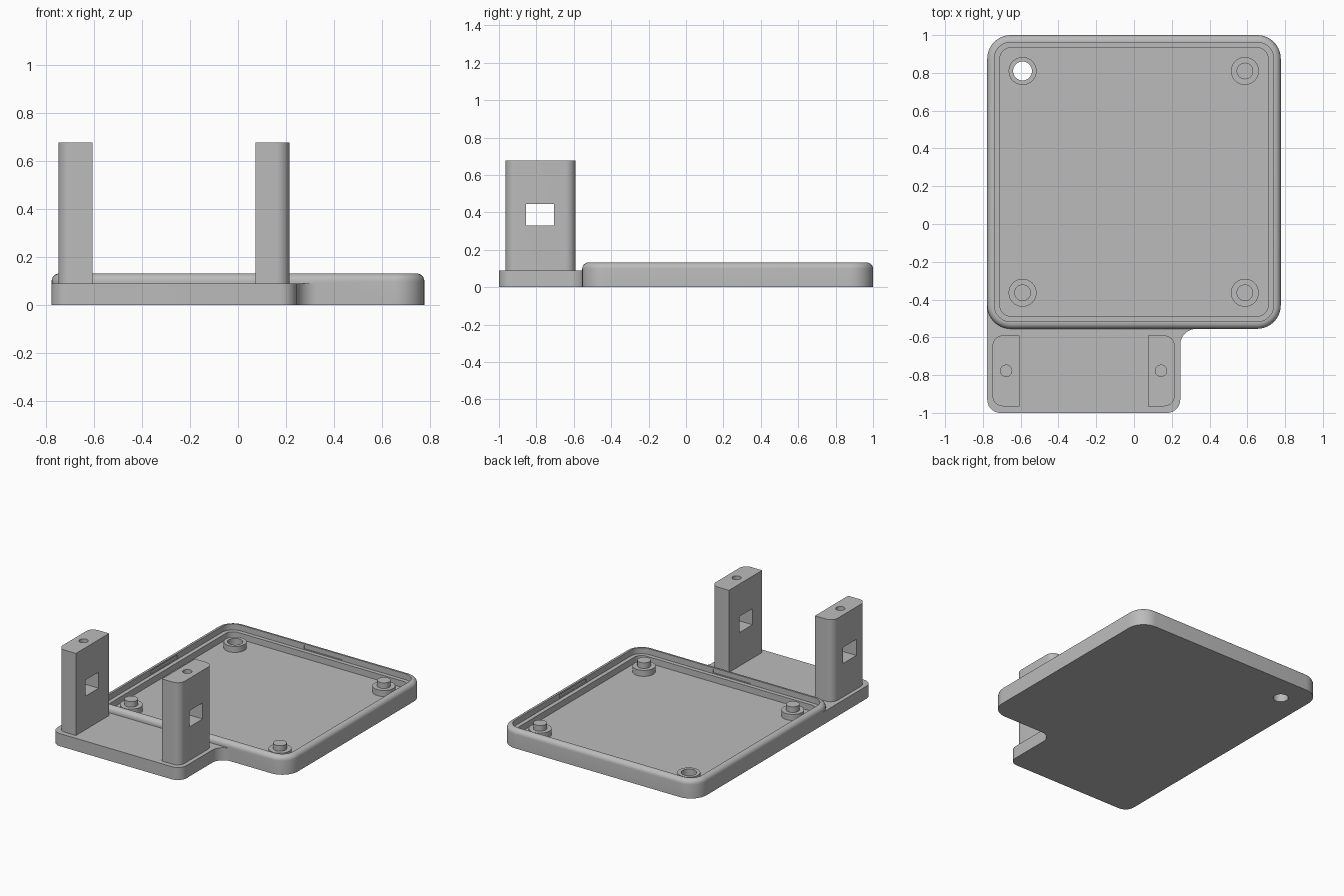
import bpy, bmesh
from math import cos, sin, radians, pi

old = bpy.data.objects.get("Cube")
if old:
    bpy.data.objects.remove(old, do_unlink=True)

grey = bpy.data.materials.new("plain grey plastic")
grey.use_nodes = True
COLOUR = (0.5, 0.5, 0.5, 1)
grey.diffuse_color = COLOUR
grey.node_tree.nodes["Principled BSDF"].inputs["Base Color"].default_value = COLOUR


def arc(cx, cy, r, start, end, steps=10):
    angles = [radians(start + (end - start) * i / steps) for i in range(steps + 1)]
    return [(cx + r * cos(a), cy + r * sin(a)) for a in angles]


def loft(name, rings):
    """Solid skinned through matching (outline, z) rings and capped at both ends."""
    bm = bmesh.new()
    loops = [[bm.verts.new((x, y, z)) for x, y in outline] for outline, z in rings]
    for a, b in zip(loops, loops[1:]):
        for i in range(len(a)):
            j = (i + 1) % len(a)
            bm.faces.new((a[i], a[j], b[j], b[i]))
    bm.faces.new(loops[0][::-1])
    bm.faces.new(loops[-1])
    bmesh.ops.recalc_face_normals(bm, faces=bm.faces)
    mesh = bpy.data.meshes.new(name)
    bm.to_mesh(mesh)
    bm.free()
    mesh.materials.append(grey)
    obj = bpy.data.objects.new(name, mesh)
    bpy.context.collection.objects.link(obj)
    return obj


def prism(name, outline, z0, z1):
    return loft(name, [(outline, z0), (outline, z1)])


def cylinder(name, x, y, r, z0, z1):
    return prism(name, arc(x, y, r, 0, 360, 32)[:-1], z0, z1)


def box(name, x0, x1, y0, y1, z0, z1):
    return prism(name, [(x0, y0), (x1, y0), (x1, y1), (x0, y1)], z0, z1)


def combine(obj, tool, operation):
    mod = obj.modifiers.new("combine", "BOOLEAN")
    mod.operation, mod.solver, mod.object = operation, "EXACT", tool
    bpy.context.view_layer.objects.active = obj
    bpy.ops.object.modifier_apply(modifier=mod.name)
    bpy.data.objects.remove(tool, do_unlink=True)


# Tray with rounded rim, inner ledge and sunken floor
HX, Y0, Y1, R = 0.777, -0.555, 1.0, 0.125
MID = (Y0 + Y1) / 2
FLOOR, LEDGE, TOP, FILLET = 0.045, 0.09, 0.132, 0.033


def tray_outline(inset):
    r = R - inset
    return (arc(HX - R, Y1 - R, r, 0, 90) + arc(R - HX, Y1 - R, r, 90, 180)
            + arc(R - HX, Y0 + R, r, 180, 270) + arc(HX - R, Y0 + R, r, 270, 360))


rings = [(tray_outline(0), 0)]
for i in range(7):
    a = pi / 2 * i / 6
    rings.append((tray_outline(FILLET * (1 - cos(a))), TOP - FILLET + FILLET * sin(a)))
for inset, z in ((0.038, TOP), (0.038, LEDGE), (0.067, LEDGE), (0.067, FLOOR)):
    rings.append((tray_outline(inset), z))
tray = loft("tray", rings)

# Front platform, joined to the tray by a concave fillet
PX, PTOP = 0.245, 0.09
outline = (arc(PX - 0.07, -0.93, 0.07, -90, 0) + arc(PX + 0.085, Y0 - 0.085, 0.085, 180, 90)
           + [(PX + 0.085, Y0 + 0.02)]
           + arc(R - HX, Y0 + R, R - 0.02, 270, 180)
           + [(-HX, Y0 + R)] + arc(0.07 - HX, -0.93, 0.07, 180, 270))
combine(tray, prism("platform", outline, 0, PTOP), "UNION")

# Shallow snap grooves in the middle of each rim wall
for s in (-1, 1):
    x, y = s * (HX - 0.038), MID + s * ((Y1 - Y0) / 2 - 0.038)
    combine(tray, box("groove", x - 0.006, x + 0.006, MID - 0.15, MID + 0.15, LEDGE + 0.005, 0.12), "DIFFERENCE")
    combine(tray, box("groove", -0.15, 0.15, y - 0.006, y + 0.006, LEDGE + 0.005, 0.12), "DIFFERENCE")

# Corner bosses: three carry a pin, one is drilled through
parts = [tray]
for x in (-0.59, 0.587):
    for y in (-0.364, 0.81):
        boss = cylinder("corner_boss", x, y, 0.074, FLOOR - 0.01, 0.088)
        parts.append(boss)
        if x < 0 < y:
            boss.name = "drilled_boss"
            for part in (boss, tray):
                combine(part, cylinder("drill", x, y, 0.05, -0.1, 0.3), "DIFFERENCE")
        else:
            parts.append(cylinder("locating_pin", x, y, 0.044, 0.08, 0.128))

# Two upright posts with a window and a screw hole, rounded on their outer side
for side, name in ((-1, "right_post"), (1, "left_post")):
    mid = -0.267
    half = ([(0.34, -0.965)] + arc(0.427, -0.91, 0.055, -90, 0)
            + arc(0.427, -0.645, 0.055, 0, 90) + [(0.34, -0.59)])
    post = prism(name, [(mid + side * x, y) for x, y in half], PTOP - 0.01, 0.677)
    x = mid + side * 0.41
    combine(post, box("window", x - 0.2, x + 0.2, -0.855, -0.707, 0.33, 0.445), "DIFFERENCE")
    combine(post, cylinder("screw_hole", x, -0.777, 0.03, 0.4, 0.8), "DIFFERENCE")
    parts.append(post)

# Smooth curved walls, keep edges crisp
bpy.ops.object.select_all(action="DESELECT")
for part in parts:
    part.select_set(True)
bpy.context.view_layer.objects.active = tray
bpy.ops.object.shade_smooth_by_angle(angle=radians(30))
